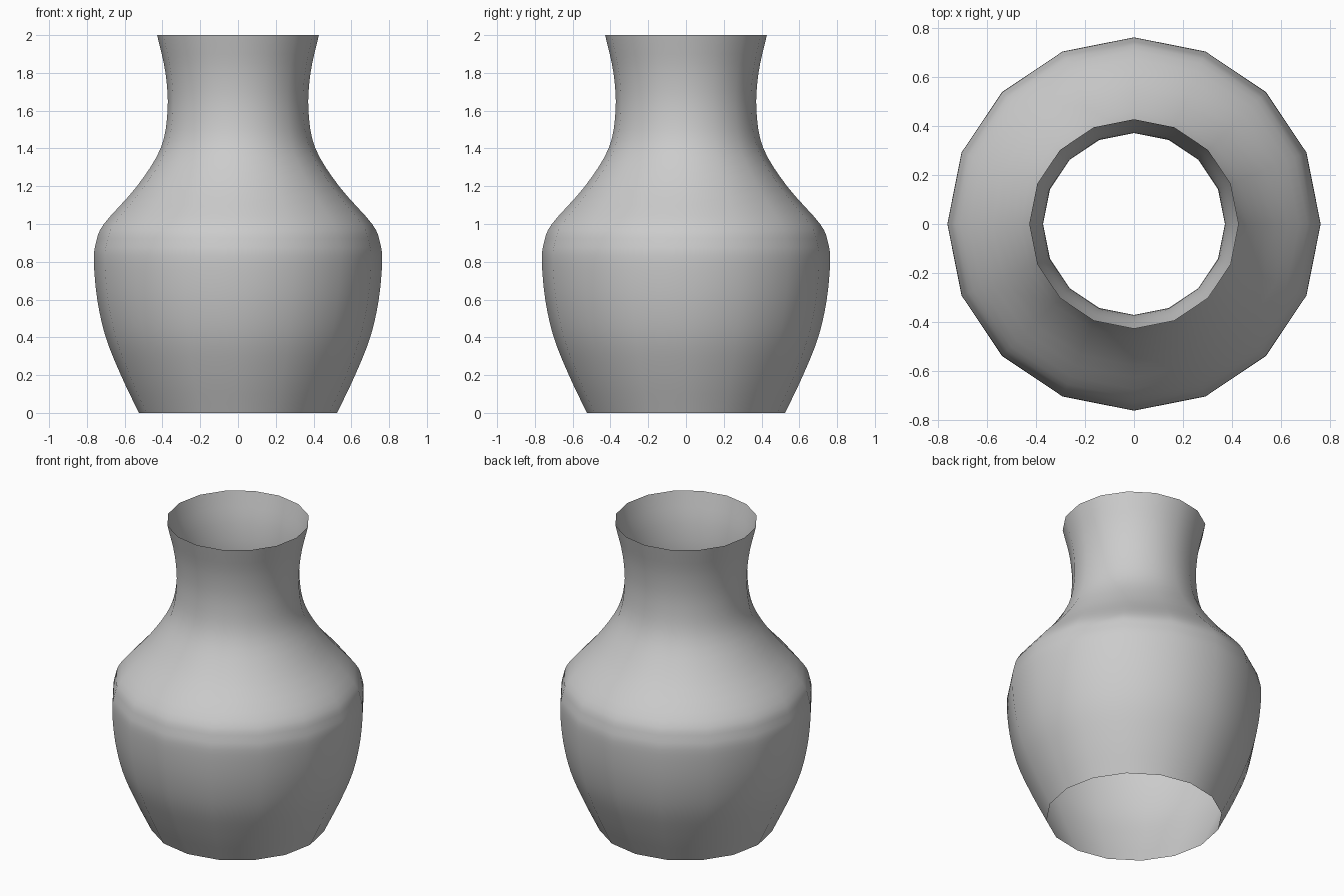
import bpy, bmesh, math
from mathutils import Vector

cube = bpy.data.objects.get("Cube")
if cube:
    bpy.data.objects.remove(cube, do_unlink=True)

SIDES = 16
STEPS = 4

# Glaze colour
clay = bpy.data.materials.new("grey_clay")
clay.use_nodes = True
grey = (0.6, 0.6, 0.6, 1)
clay.diffuse_color = grey
clay.node_tree.nodes["Principled BSDF"].inputs["Base Color"].default_value = grey

# Vase outline from foot to lip: (radius, height)
outline = [(0.525, 0), (0.62, 0.2), (0.7, 0.4), (0.745, 0.6), (0.763, 0.8),
           (0.752, 0.9), (0.71, 1.0), (0.535, 1.2), (0.41, 1.4),
           (0.373, 1.6), (0.384, 1.8), (0.428, 2.0)]


def smooth_path(points, steps):
    """Catmull-Rom curve through the points."""
    p = [Vector(q) for q in points]
    p = [2 * p[0] - p[1]] + p + [2 * p[-1] - p[-2]]
    path = []
    for a, b, c, d in zip(p, p[1:], p[2:], p[3:]):
        for i in range(steps):
            t = i / steps
            path.append(0.5 * (2 * b + (c - a) * t + (2 * a - 5 * b + 4 * c - d) * t ** 2
                               + (3 * b - a - 3 * c + d) * t ** 3))
    return path + [p[-2]]


# Thin wall, open at foot and lip, turned around the z axis
bm = bmesh.new()
verts = [bm.verts.new((r, 0, z)) for r, z in smooth_path(outline, STEPS)]
edges = [bm.edges.new(pair) for pair in zip(verts, verts[1:])]
bmesh.ops.spin(bm, geom=verts + edges, cent=(0, 0, 0), axis=(0, 0, 1),
               angle=math.tau, steps=SIDES, use_merge=True)
bmesh.ops.remove_doubles(bm, verts=bm.verts[:], dist=0.0001)
bmesh.ops.recalc_face_normals(bm, faces=bm.faces[:])
bm.faces.ensure_lookup_table()
face = bm.faces[0]
if face.normal.dot(face.calc_center_median() * Vector((1, 1, 0))) < 0:
    bmesh.ops.reverse_faces(bm, faces=bm.faces[:])
for f in bm.faces:
    f.smooth = True
mesh = bpy.data.meshes.new("vase_body")
bm.to_mesh(mesh)
bm.free()
mesh.materials.append(clay)
vase = bpy.data.objects.new("vase_body", mesh)
bpy.context.collection.objects.link(vase)
